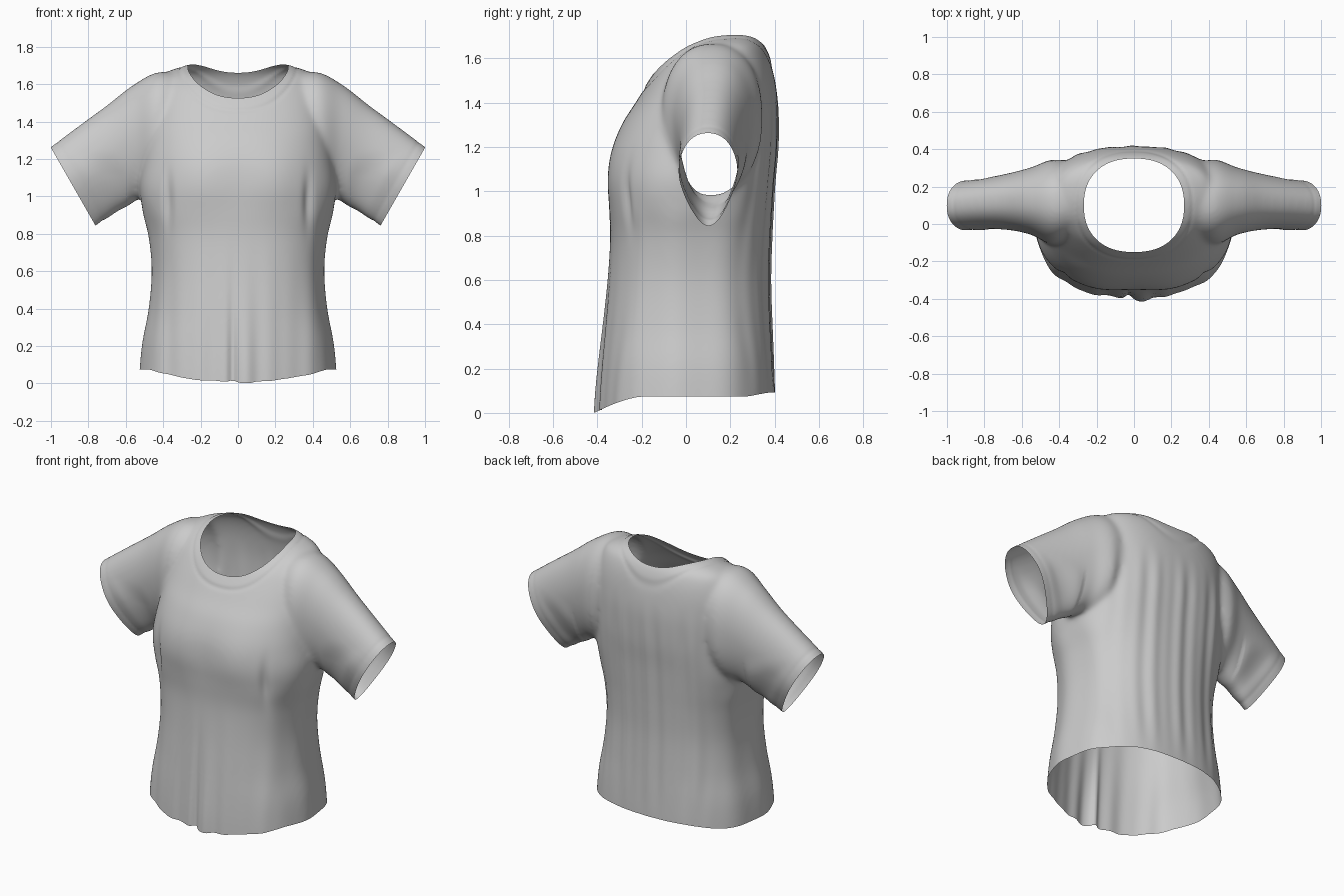
import bpy, bmesh, math
from mathutils import Vector

if "Cube" in bpy.data.objects:
    bpy.data.objects.remove(bpy.data.objects["Cube"])


def catmull(rows, steps):
    """Smoothly resample rows of section values."""
    out = []
    for i in range(len(rows) - 1):
        a, b = rows[max(i - 1, 0)], rows[i]
        c, d = rows[i + 1], rows[min(i + 2, len(rows) - 1)]
        for s in range(steps):
            t = s / steps
            out.append([0.5 * (2 * q + (r - p) * t + (2 * p - 5 * q + 4 * r - u) * t * t
                               + (3 * q - p - 3 * r + u) * t ** 3)
                        for p, q, r, u in zip(a, b, c, d)])
    return out + [list(rows[-1])]


def power(v, n):
    return math.copysign(abs(v) ** (2 / n), v)


def ramp(v, lo, hi):
    t = min(max((v - lo) / (hi - lo), 0), 1)
    return t * t * (3 - 2 * t)


def bell(v, centre, width):
    return math.exp(-((v - centre) / width) ** 2)


def loft(bm, rings):
    """Closed solid through a list of rings."""
    loops = [[bm.verts.new(p) for p in ring] for ring in rings]
    n = len(loops[0])
    for a, b in zip(loops, loops[1:]):
        for i in range(n):
            j = (i + 1) % n
            bm.faces.new((a[i], a[j], b[j], b[i]))
    bm.faces.new(loops[0][::-1])
    bm.faces.new(loops[-1])


def trim(bm, f):
    """Cut the surface along f = 0 and drop the negative side."""
    val = {v: f(v.co) for v in bm.verts}
    cut = []
    for e in list(bm.edges):
        a, b = e.verts
        fa, fb = val[a], val[b]
        if fa * fb < 0:
            cut.append(bmesh.utils.edge_split(e, a, fa / (fa - fb))[1])
    bmesh.ops.connect_verts(bm, verts=cut)
    bmesh.ops.delete(bm, geom=[v for v, x in val.items() if x < 0], context='VERTS')


ANGLES = [2 * math.pi * i / 72 for i in range(72)]

# Torso sections: height, half width, front y, back y, side y
torso = [
    (-0.12, 0.535, -0.400, 0.405, 0.00), (0.07, 0.523, -0.392, 0.402, 0.00),
    (0.22, 0.508, -0.382, 0.395, 0.00), (0.40, 0.474, -0.368, 0.386, 0.00),
    (0.60, 0.458, -0.352, 0.380, 0.00), (0.78, 0.474, -0.342, 0.385, 0.00),
    (0.92, 0.508, -0.346, 0.392, 0.00), (1.05, 0.528, -0.350, 0.400, 0.02),
    (1.18, 0.515, -0.335, 0.412, 0.05), (1.30, 0.500, -0.290, 0.416, 0.08),
    (1.40, 0.490, -0.227, 0.414, 0.10), (1.50, 0.475, -0.165, 0.402, 0.13),
    (1.58, 0.450, -0.108, 0.385, 0.15), (1.64, 0.415, -0.042, 0.362, 0.17),
    (1.67, 0.370, 0.010, 0.340, 0.18), (1.70, 0.270, 0.070, 0.310, 0.19),
    (1.715, 0.160, 0.120, 0.260, 0.19)]

# Sleeve sections: top x, top z, bottom x, bottom z, front y, back y, pinch of underside
sleeve = [
    (0.27, 1.64, 0.30, 1.10, -0.06, 0.32, 0.0), (0.42, 1.665, 0.44, 1.00, -0.11, 0.345, 0.0),
    (0.56, 1.595, 0.53, 0.985, -0.06, 0.305, 0.1), (0.70, 1.487, 0.61, 0.93, -0.035, 0.275, 0.2),
    (0.85, 1.377, 0.69, 0.885, -0.03, 0.25, 0.35), (1.00, 1.265, 0.762, 0.835, -0.037, 0.235, 0.5),
    (1.12, 1.175, 0.83, 0.79, -0.037, 0.23, 0.55)]

bm = bmesh.new()
rings = []
for z, w, yf, yb, yc in catmull(torso, 4):
    rings.append([(w * power(math.cos(a), 2.4),
                   yc + (yb - yc if math.sin(a) > 0 else yc - yf) * power(math.sin(a), 2.4), z)
                  for a in ANGLES])
loft(bm, rings)
for side in (1, -1):
    rings = []
    for tx, tz, bx, bz, yf, yb, pinch in catmull(sleeve, 5):
        ring = []
        for a in ANGLES:
            u, v = 0.5 + 0.5 * power(math.cos(a), 2.25), power(math.sin(a), 2.25)
            v *= 1 - pinch * (1 - ramp(u, -0.1, 0.65))
            ring.append((side * (bx + (tx - bx) * u), (yf + yb) / 2 + (yb - yf) / 2 * v,
                         bz + (tz - bz) * u))
        rings.append(ring)
    loft(bm, rings)
bmesh.ops.recalc_face_normals(bm, faces=bm.faces)
mesh = bpy.data.meshes.new("shirt")
bm.to_mesh(mesh)
bm.free()
shirt = bpy.data.objects.new("shirt", mesh)
bpy.context.collection.objects.link(shirt)
bpy.context.view_layer.objects.active = shirt
shirt.select_set(True)

# Fuse torso and sleeves into one skin
mod = shirt.modifiers.new("fuse", 'REMESH')
mod.mode = 'VOXEL'
mod.voxel_size = 0.012
bpy.ops.object.modifier_apply(modifier=mod.name)

CUFF = Vector((1.0, 0, 1.26))
CUFF_N = Vector((0.868, 0, -0.496))


def neck(p):
    if p.z < 1.42:
        return 1.0
    r = (abs(p.x / 0.268) ** 2.3 + abs((p.y - 0.1) / 0.25) ** 2.3) ** (1 / 2.3)
    return (r - 1) * 0.26


def cuff(p):
    if abs(p.x) < 0.6:
        return 1.0
    return -CUFF_N.dot(Vector((abs(p.x), p.y, p.z)) - CUFF)


def hem(p):
    drop = min(max((-p.y - 0.2) / 0.21, 0), 1) ** 1.5
    drop = max(drop, 0.85 * bell(p.x, 0, 0.25) * ramp(-p.y, 0.2, 0.3))
    return p.z - (0.073 - 0.071 * drop + 0.02 * ramp(p.y, 0.25, 0.4))


def folds(p):
    """Height of cloth folds, bust, seams and bands above the base surface."""
    x, ax = p.x, abs(p.x)
    body = 1 - ramp(ax, 0.36, 0.48)
    front, back = ramp(-p.y, 0.1, 0.28), ramp(p.y, 0.15, 0.33)
    low = ramp(-p.z, -0.95, 0.0)
    d = front * body * low * (0.004 * math.cos(30 * x + 1) + 0.002 * math.cos(53 * x - 2))
    # bottom pleat at the centre
    d += front * low * low * (0.022 * bell(x, 0.05, 0.05) - 0.02 * bell(x, -0.03, 0.02))
    # bust and the creases beside it
    d += front * 0.012 * bell(ax, 0.2, 0.13) * bell(p.z, 1.08, 0.16)
    d -= front * 0.016 * bell(ax, 0.375, 0.025) * bell(p.z, 0.97, 0.13)
    # long back folds
    mid = ramp(p.z, 0.0, 0.4) * (1 - ramp(p.z, 1.2, 1.5))
    d += back * body * mid * (0.003 * math.cos(41 * x) + 0.002 * math.cos(67 * x + 1))
    # side drapes under the arms
    sides = ramp(ax, 0.36, 0.46) * (1 - ramp(p.z, 0.85, 1.0))
    d += sides * 0.004 * math.cos(26 * p.y + 1)
    # soft pulls low on the sleeves, stitched cuff
    if ax > 0.55 and p.z > 0.8:
        s = cuff(p)
        d += (0.006 * math.sin(22 * s + 9 * p.y) * ramp(s, 0.04, 0.12) * ramp(ax, 0.55, 0.65)
              * (1 - ramp(p.z, 1.1, 1.25)))
        d -= 0.0015 * bell(s, 0.045, 0.010)
    # neckband, stitched seam
    n = neck(p)
    if n < 0.2:
        d += 0.002 * (1 - ramp(n, 0.03, 0.045)) - 0.003 * bell(n, 0.042, 0.008)
    return d


bm = bmesh.new()
bm.from_mesh(shirt.data)
for _ in range(10):
    bmesh.ops.smooth_vert(bm, verts=bm.verts, factor=0.5,
                          use_axis_x=True, use_axis_y=True, use_axis_z=True)
bm.normal_update()
moves = [(v, v.normal * folds(v.co)) for v in bm.verts]
for v, m in moves:
    v.co += m
# Open the neck, cuffs and bottom
for f in (neck, cuff, hem):
    trim(bm, f)
bmesh.ops.remove_doubles(bm, verts=bm.verts, dist=0.0008)
bm.normal_update()
bm.to_mesh(shirt.data)
bm.free()
shirt.data.shade_smooth()
